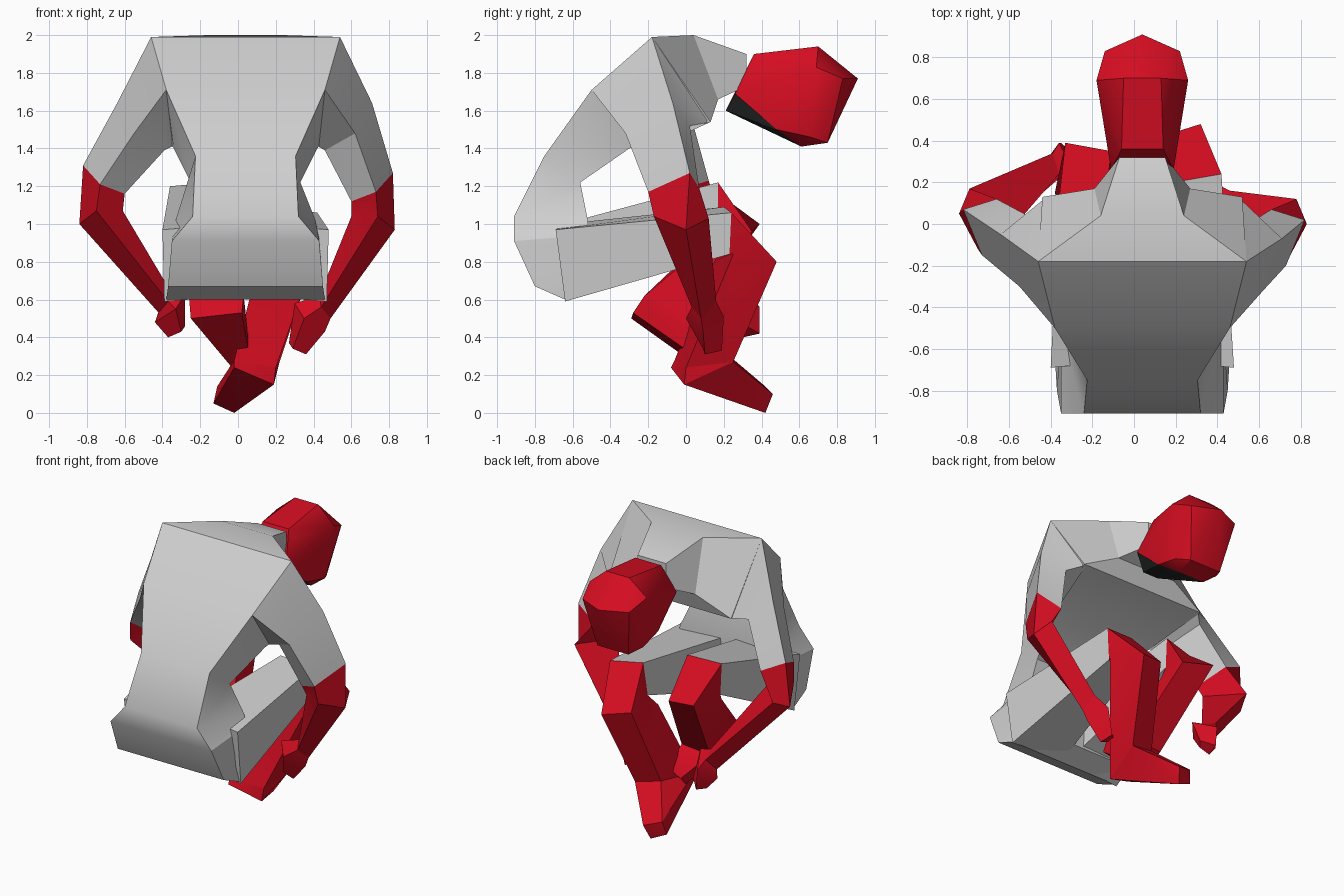
import bpy
import bmesh
from math import radians
from mathutils import Vector

default_cube = bpy.data.objects.get("Cube")
if default_cube:
    bpy.data.objects.remove(default_cube, do_unlink=True)


def make_material(name, red, green, blue):
    material = bpy.data.materials.new(name)
    colour = (red, green, blue, 1)
    material.diffuse_color = colour
    material.use_nodes = True
    material.node_tree.nodes["Principled BSDF"].inputs["Base Color"].default_value = colour
    return material


GREY = make_material("light grey cloth", .62, .62, .62)
RED = make_material("bright red", .66, .004, .015)
CHARCOAL = make_material("charcoal", .025, .027, .027)


def finish(name, bm, *materials):
    """Turn a bmesh into a named object with soft shading and crisp edges."""
    bmesh.ops.recalc_face_normals(bm, faces=bm.faces[:])
    mesh = bpy.data.meshes.new(name)
    bm.to_mesh(mesh)
    bm.free()
    for material in materials:
        mesh.materials.append(material)
    obj = bpy.data.objects.new(name, mesh)
    bpy.context.collection.objects.link(obj)
    bpy.ops.object.select_all(action="DESELECT")
    obj.select_set(True)
    bpy.context.view_layer.objects.active = obj
    bpy.ops.object.shade_smooth_by_angle(angle=radians(28))
    return obj


def loft(name, rings, material):
    """Skin a chain of four-cornered rings and close both ends."""
    bm = bmesh.new()
    loops = [[bm.verts.new(point) for point in ring] for ring in rings]
    for lower, upper in zip(loops, loops[1:]):
        for i in range(len(lower)):
            j = (i + 1) % len(lower)
            bm.faces.new((lower[i], lower[j], upper[j], upper[i]))
    bm.faces.new(loops[0])
    bm.faces.new(loops[-1])
    return finish(name, bm, material)


def hull_mesh(points):
    """Convex block around a handful of corner points."""
    bm = bmesh.new()
    for point in points:
        bm.verts.new(point)
    bmesh.ops.convex_hull(bm, input=bm.verts[:])
    loose = [v for v in bm.verts if not v.link_faces]
    bmesh.ops.delete(bm, geom=loose, context="VERTS")
    bmesh.ops.dissolve_limit(bm, angle_limit=radians(4), verts=bm.verts[:], edges=bm.edges[:])
    bmesh.ops.recalc_face_normals(bm, faces=bm.faces[:])
    return bm


def placed(ring, side, shift):
    """Mirror a ring to one side, then nudge it for the pose."""
    return [Vector((side * x, y, z)) + Vector(shift) for x, y, z in ring]


# Torso: back half-width, y, z, then front half-width, y, z
MIDDLE = .04
spine = [
    (.42, -.64, .6, .36, -.5, .66),
    (.41, -.8, .67, .39, -.5, .75),
    (.39, -.91, .91, .39, -.52, .94),
    (.28, -.91, 1.04, .37, -.52, 1.02),
    (.265, -.75, 1.36, .29, -.56, 1.22),
    (.42, -.5, 1.71, .38, -.3, 1.4),
    (.5, -.18, 1.99, .48, .13, 1.54),
    (.2, .04, 2, .23, .17, 1.66),
    (.11, .32, 1.9, .11, .32, 1.73),
]
loft("torso", [
    [(MIDDLE - bw, by, bz), (MIDDLE + bw, by, bz), (MIDDLE + fw, fy, fz), (MIDDLE - fw, fy, fz)]
    for bw, by, bz, fw, fy, fz in spine], GREY)

# Head: mirrored corner points, dark beneath
head_points = [
    (.1, .36, 1.9), (.13, .36, 1.84), (.09, .7, 1.94), (.22, .69, 1.83), (.18, .83, 1.77),
    (0, .91, 1.77), (.12, .75, 1.43), (.1, .61, 1.41), (.17, .66, 1.46),
    (.06, .21, 1.6), (.15, .26, 1.69), (.16, .48, 1.5),
]
head = hull_mesh([(MIDDLE + side * x, y, z) for x, y, z in head_points for side in (-1, 1)])
for face in head.faces:
    face.material_index = int(face.normal.z < -.3 and face.normal.y < -.25)
finish("head", head, RED, CHARCOAL)

# Arms: rings from shoulder to fingertips, shifted a little on each side
shoulder = [(.5, -.18, 1.99), (.42, -.5, 1.71), (.37, -.3, 1.42), (.46, .13, 1.54)]
biceps = [(.68, -.07, 1.64), (.59, -.32, 1.48), (.43, -.2, 1.39), (.55, .02, 1.52)]
elbow_top = [(.82, .02, 1.27), (.73, -.2, 1.17), (.6, -.15, 1.12), (.66, .07, 1.19)]
elbow_low = [(.83, 0, .97), (.74, -.17, 1.04), (.6, -.1, 1.04), (.78, .12, 1.03)]
wrist = [(.49, .08, .5), (.44, .03, .56), (.43, .06, .62), (.46, .16, .59)]
knuckles = [(.46, .09, .43), (.35, 0, .5), (.3, .05, .58), (.38, .2, .51)]
fingertips = [(.36, .1, .31), (.29, .09, .34), (.27, .12, .37), (.34, .19, .33)]
ARM_POSES = {
    "left": (1, [(MIDDLE, 0, 0), (.03, 0, 0)] + [(0, 0, 0)] * 5),
    "right": (-1, [(MIDDLE, 0, 0), (MIDDLE, .02, 0), (0, .05, .04), (-.01, .05, .03),
                   (.07, .18, .03), (.02, .19, .05), (-.01, .2, .09)]),
}
for label, (side, shifts) in ARM_POSES.items():
    chain = [shoulder, biceps, elbow_top, elbow_low, wrist, knuckles, fingertips]
    rings = [placed(ring, side, shift) for ring, shift in zip(chain, shifts)]
    loft(label + "_upper_arm", rings[:3], GREY)
    loft(label + "_forearm", rings[2:5], RED)
    loft(label + "_hand", rings[4:], RED)


def leg(label, hip, knee_top, knee_front, ankle, sole):
    """Thigh, shin and foot sharing their joint rings."""
    loft(label + "_thigh", [hip, knee_top], GREY)
    loft(label + "_shin", [knee_top, knee_front, ankle], RED)
    finish(label + "_foot", hull_mesh(ankle + sole), RED)


# Planted leg, foot flat and turned inward
hip = [(.44, -.69, .97), (.04, -.65, 1), (.02, -.62, .62), (.43, -.64, .59)]
leg("left", placed(hip, 1, (MIDDLE, 0, 0)),
    [(.42, .24, 1.06), (.19, .2, 1.09), (.17, .18, .86), (.4, .23, .84)],
    [(.32, .48, .8), (.13, .42, .84), (.11, .15, .8), (.41, .25, .84)],
    [(.22, .25, .27), (.04, .22, .31), (-.02, -.06, .28), (.2, 0, .24)],
    [(.19, -.01, .15), (-.02, -.08, .24), (-.02, .42, 0), (-.13, .4, .05),
     (.01, .46, .1), (-.11, .42, .14)])

# Raised leg, shin swept back and toes pointing down
leg("right", placed(hip, -1, (MIDDLE, 0, 0)),
    [(-.36, .12, 1.2), (-.13, .17, 1.22), (-.12, .17, 1), (-.35, .12, .98)],
    [(-.33, .39, 1), (-.11, .35, .96), (-.1, .14, .92), (-.38, .15, .97)],
    [(-.2, .02, .48), (.02, .02, .5), (.03, -.22, .62), (-.26, -.22, .62)],
    [(-.25, -.29, .5), (.02, -.28, .53), (-.04, .06, .25), (.06, .05, .3),
     (-.04, .12, .31), (.06, .11, .36)])
